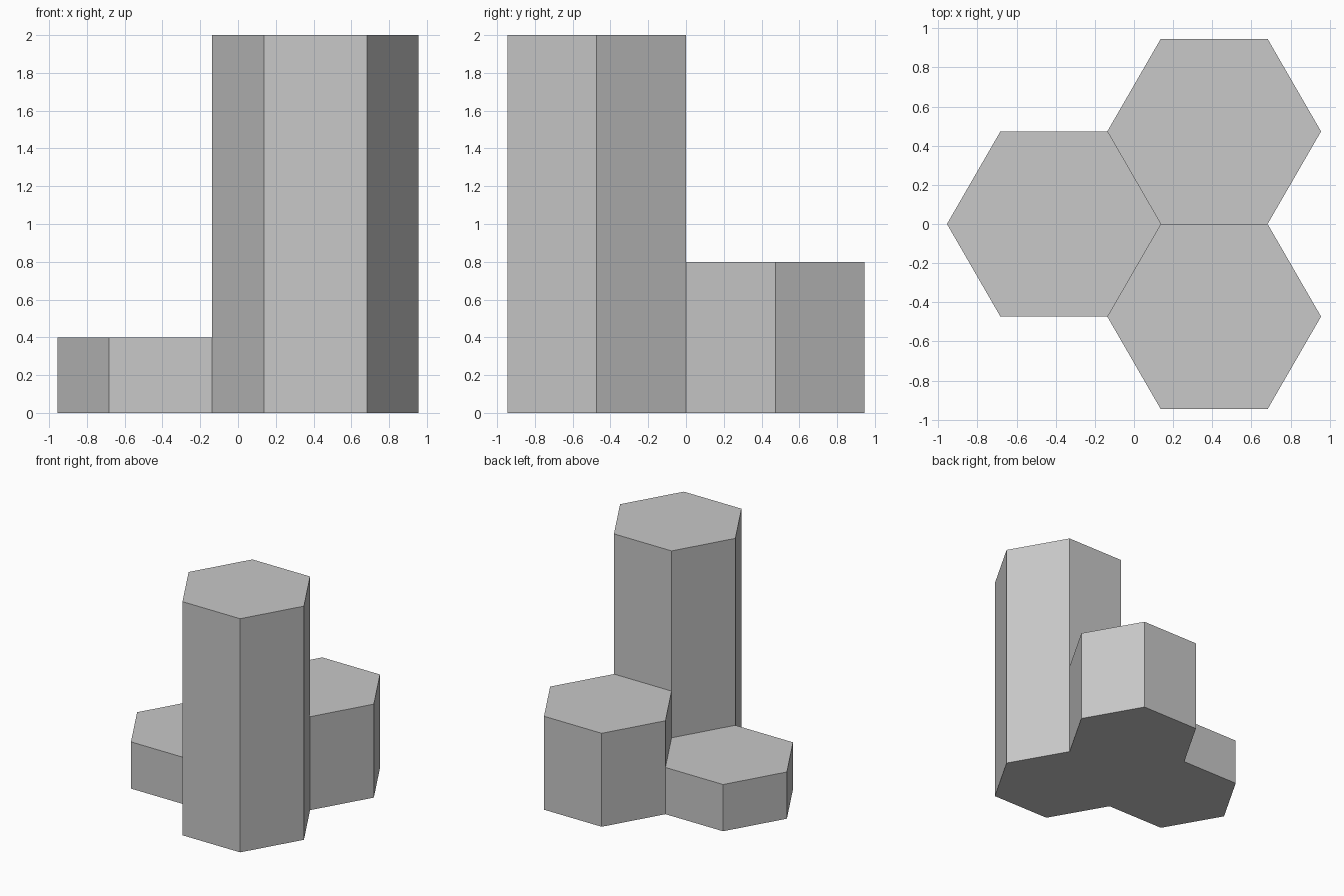
import bpy
import math

cube = bpy.data.objects.get("Cube")
if cube:
    bpy.data.objects.remove(cube, do_unlink=True)

RADIUS = 0.546
HALF_WIDTH = RADIUS * math.sqrt(3) / 2

# One plain grey for everything
grey = bpy.data.materials.new("plain grey")
colour = (0.58, 0.58, 0.58, 1)
grey.diffuse_color = colour
grey.use_nodes = True
for node in grey.node_tree.nodes:
    if node.type == 'BSDF_PRINCIPLED':
        node.inputs["Base Color"].default_value = colour


def hex_column(name, x, y, height):
    """Flat-shaded hexagonal prism standing on the ground, corners along x."""
    bpy.ops.mesh.primitive_cylinder_add(
        vertices=6, radius=RADIUS, depth=height, location=(x, y, height / 2))
    column = bpy.context.object
    column.name = name
    # Turn the mesh so that two corners point along the x axis
    column.rotation_euler.z = math.radians(30)
    bpy.ops.object.transform_apply(location=False, rotation=True, scale=False)
    column.data.materials.append(grey)


# Three columns meeting along one shared vertical edge
offset = RADIUS * 0.75
hex_column("tall_front_column", offset, -HALF_WIDTH, 2.0)
hex_column("middle_back_column", offset, HALF_WIDTH, 0.8)
hex_column("low_side_column", -offset, 0, 0.4)
